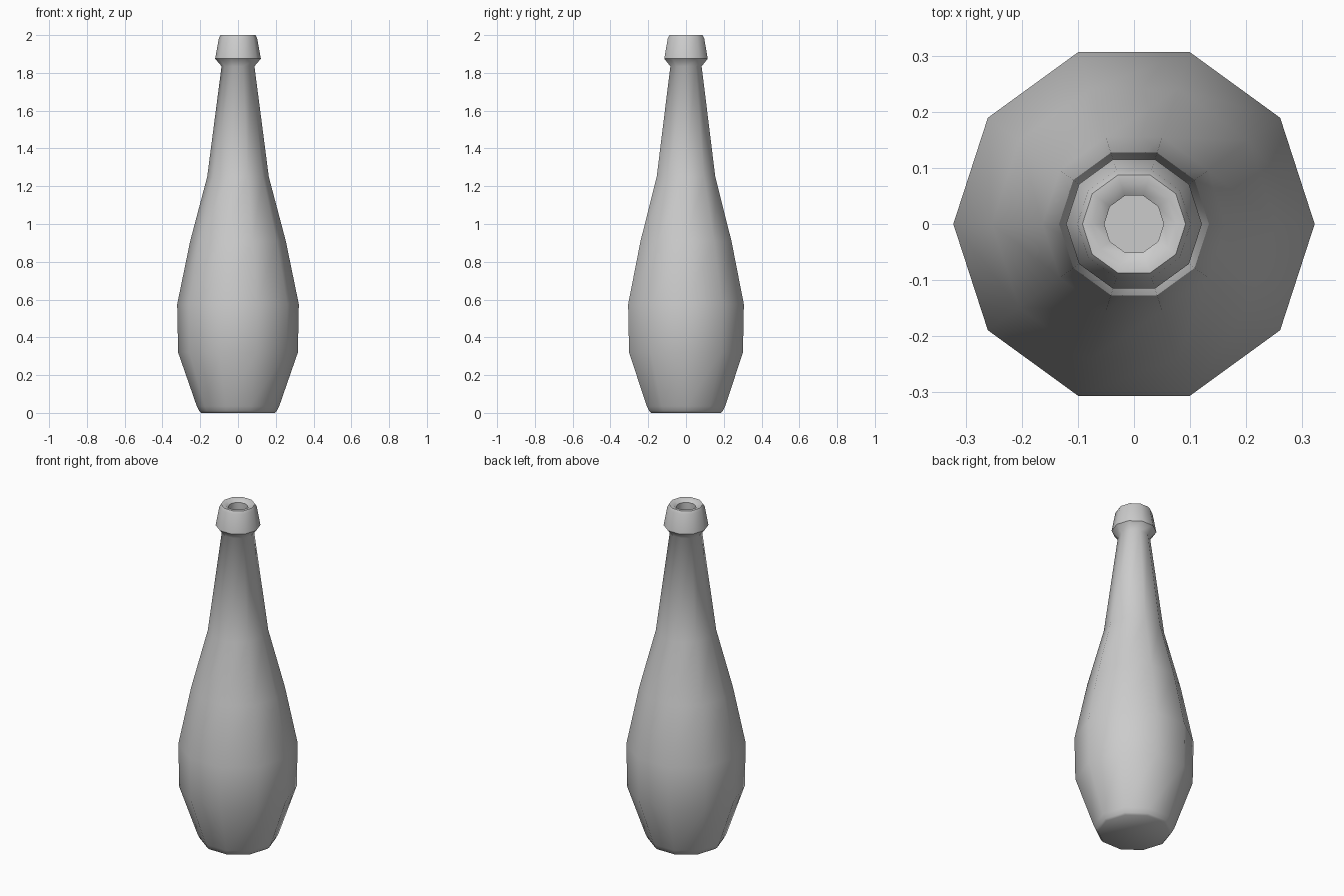
import bpy, bmesh, math

if "Cube" in bpy.data.objects:
    bpy.data.objects.remove(bpy.data.objects["Cube"])

SIDES = 10

# Bottle profile (radius, height): base, body, neck, lip, then down inside
profile = [
    (0.195, 0.0), (0.205, 0.01), (0.218, 0.035), (0.317, 0.32), (0.322, 0.575),
    (0.253, 0.91), (0.163, 1.25), (0.087, 1.835),
    (0.121, 1.875), (0.101, 1.985), (0.092, 2.0),
    (0.075, 2.0), (0.053, 1.985), (0.053, 1.84), (0.12, 1.25), (0.28, 0.575),
    (0.275, 0.32), (0.18, 0.04),
]

bm = bmesh.new()
rings = []
for r, z in profile:
    rings.append([bm.verts.new((r * math.cos(2 * math.pi * i / SIDES),
                                r * math.sin(2 * math.pi * i / SIDES), z))
                  for i in range(SIDES)])

# Walls
for a, b in zip(rings, rings[1:]):
    for i in range(SIDES):
        j = (i + 1) % SIDES
        bm.faces.new((a[i], a[j], b[j], b[i]))

# Flat underside and inner floor
bm.faces.new(rings[0][::-1])
bm.faces.new(rings[-1])
bmesh.ops.recalc_face_normals(bm, faces=bm.faces[:])

mesh = bpy.data.meshes.new("bottle")
bm.to_mesh(mesh)
bm.free()
bottle = bpy.data.objects.new("bottle", mesh)
bpy.context.collection.objects.link(bottle)

# Smooth glass, with creases at the lip and neck
bpy.context.view_layer.objects.active = bottle
bottle.select_set(True)
bpy.ops.object.shade_smooth_by_angle(angle=math.radians(48))
